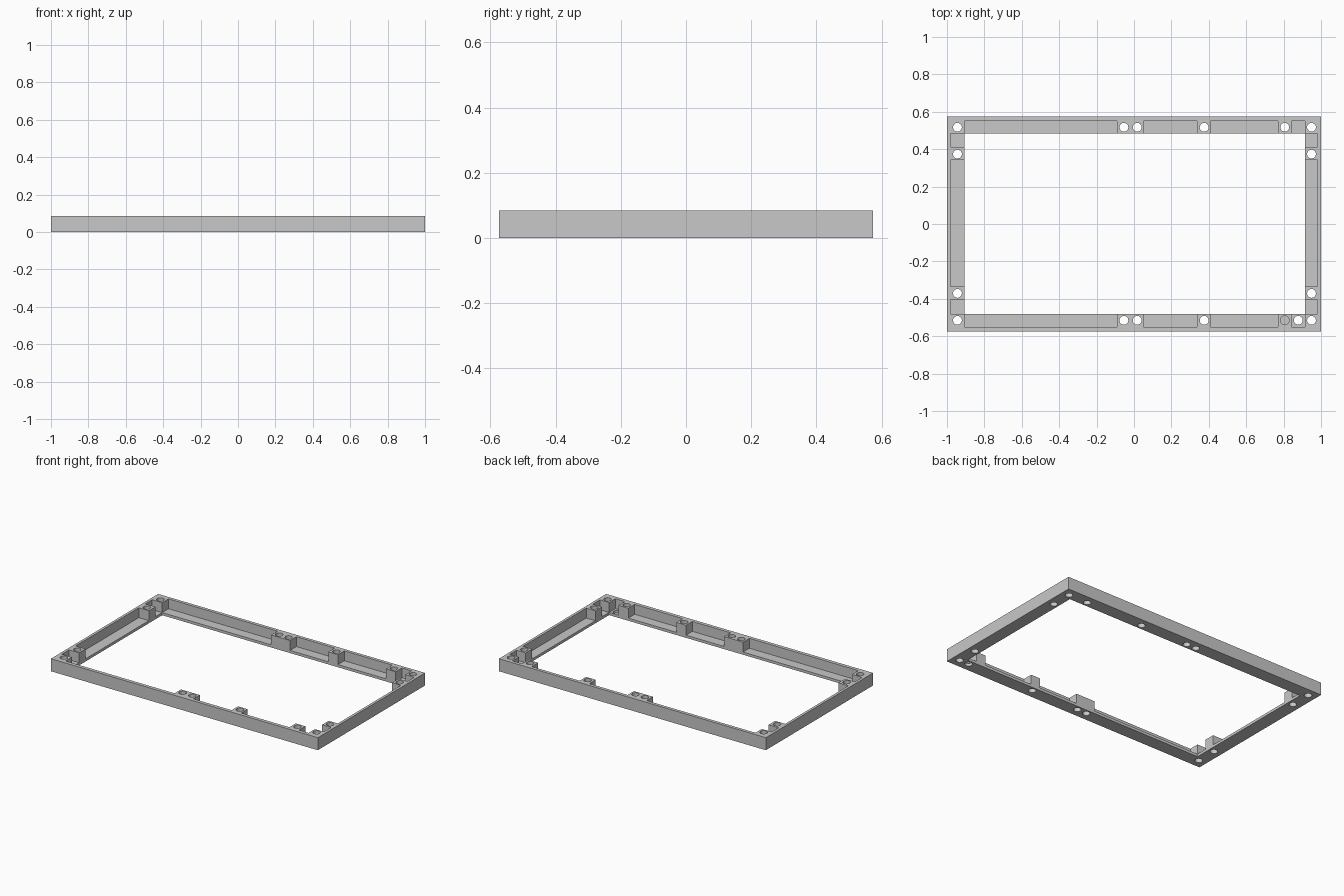
import bpy
import bmesh
from mathutils import Matrix, Vector

if "Cube" in bpy.data.objects:
    bpy.data.objects.remove(bpy.data.objects["Cube"])

HEIGHT = 0.085
FLOOR = 0.018
HOLE_R = 0.0235
REACH = 0.03   # how far pocket cutters run into the opening

grey = bpy.data.materials.new("light_grey")
grey.use_nodes = True
colour = (0.58, 0.58, 0.58, 1)
grey.diffuse_color = colour
grey.node_tree.nodes["Principled BSDF"].inputs["Base Color"].default_value = colour


def add_box(bm, x0, x1, y0, y1, z0, z1):
    size = Matrix.Diagonal((x1 - x0, y1 - y0, z1 - z0, 1))
    middle = Vector((x0 + x1, y0 + y1, z0 + z1)) / 2
    bmesh.ops.create_cube(bm, size=1, matrix=Matrix.Translation(middle) @ size)


def add_hole(bm, x, y, z0=-0.1, z1=0.2):
    bmesh.ops.create_cone(bm, cap_ends=True, segments=32, radius1=HOLE_R, radius2=HOLE_R,
                          depth=z1 - z0, matrix=Matrix.Translation((x, y, (z0 + z1) / 2)))


def make_object(name, bm):
    mesh = bpy.data.meshes.new(name)
    bm.to_mesh(mesh)
    bm.free()
    mesh.materials.append(grey)
    obj = bpy.data.objects.new(name, mesh)
    bpy.context.collection.objects.link(obj)
    return obj


def cut(target, name, bm):
    cutter = make_object(name, bm)
    cutter.hide_render = True
    mod = target.modifiers.new(name, "BOOLEAN")
    mod.operation = "DIFFERENCE"
    mod.solver = "EXACT"
    mod.object = cutter
    bpy.context.view_layer.objects.active = target
    bpy.ops.object.modifier_apply(modifier=mod.name)
    bpy.data.objects.remove(cutter)


# Solid outer block
bm = bmesh.new()
add_box(bm, -1, 1, -0.574, 0.574, 0, HEIGHT)
frame = make_object("tray_frame", bm)

# Large central opening
LEFT, RIGHT, FRONT, BACK = -0.907, 0.914, -0.482, 0.484
bm = bmesh.new()
add_box(bm, LEFT, RIGHT, FRONT, BACK, -0.1, 0.2)
cut(frame, "opening_cutter", bm)

# Pockets along the long rails, leaving screw bosses between them
bm = bmesh.new()
for x0, x1 in ((LEFT, -0.09), (0.051, 0.338), (0.41, 0.77), (0.842, RIGHT)):
    add_box(bm, x0, x1, BACK - REACH, 0.552, FLOOR, 0.2)
    add_box(bm, x0, x1, -0.55, FRONT + REACH, FLOOR, 0.2)
cut(frame, "long_pocket_cutter", bm)

# Pockets along the short rails
bm = bmesh.new()
for y0, y1 in ((FRONT, -0.405), (-0.335, 0.341), (0.411, BACK)):
    add_box(bm, -0.982, LEFT + REACH, y0, y1, FLOOR, 0.2)
    add_box(bm, RIGHT - REACH, 0.982, y0, y1, FLOOR, 0.2)
cut(frame, "short_pocket_cutter", bm)

# Screw holes: corners, long rails, short rails, one blind and one in a pocket floor
bm = bmesh.new()
HOLE_BACK, HOLE_FRONT = 0.517, -0.515
HOLE_LEFT, HOLE_RIGHT = -0.944, 0.949
for x in (HOLE_LEFT, -0.054, 0.017, 0.375, HOLE_RIGHT):
    add_hole(bm, x, HOLE_BACK)
    add_hole(bm, x, HOLE_FRONT)
for x in (HOLE_LEFT, HOLE_RIGHT):
    add_hole(bm, x, 0.374)
    add_hole(bm, x, -0.371)
add_hole(bm, 0.806, HOLE_BACK)
add_hole(bm, 0.806, HOLE_FRONT, z0=FLOOR)
add_hole(bm, 0.878, HOLE_FRONT)
cut(frame, "hole_cutter", bm)

# Smooth hole walls, keep every edge sharp
bpy.ops.object.select_all(action="DESELECT")
frame.select_set(True)
bpy.context.view_layer.objects.active = frame
bpy.ops.object.shade_smooth_by_angle(angle=0.52)
